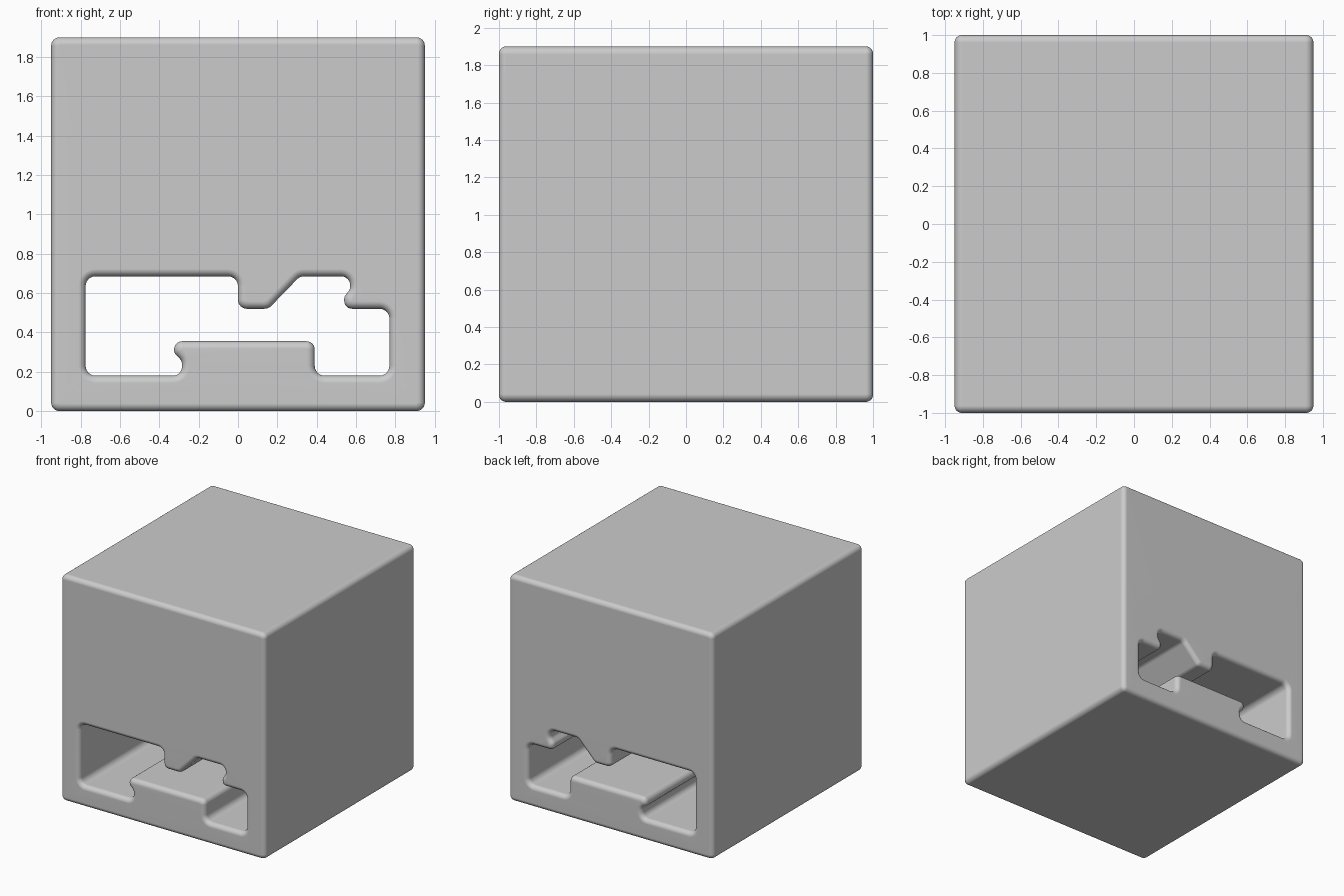
import bpy, bmesh
from math import sin, cos, pi, tan
from mathutils import Vector, Matrix

if "Cube" in bpy.data.objects:
    bpy.data.objects.remove(bpy.data.objects["Cube"])

BEVEL = 0.038   # rounding of the front and back rims
HALF_Y = 1.0
STEPS = 6


def filleted(corners):
    """Rounded outline as (point, normal into the solid); solid lies on the left."""
    result = []
    n = len(corners)
    pts = [Vector(c[:2]) for c in corners]
    for i, p in enumerate(pts):
        r = corners[i][2]
        a = (p - pts[i - 1]).normalized()
        b = (pts[(i + 1) % n] - p).normalized()
        turn = -a.angle_signed(b)           # positive = left turn
        side = 1 if turn > 0 else -1
        left = Vector((-a.y, a.x))
        centre = p - a * r * tan(abs(turn) / 2) + left * r * side
        for k in range(STEPS + 1):
            normal = Matrix.Rotation(turn * k / STEPS, 2) @ left
            result.append((centre - normal * r * side, normal))
    return result


# Outer block outline (x, z, corner radius), counter-clockwise
R = 0.042
block = [(-0.95, 0, R), (0.95, 0, R), (0.95, 1.9, R), (-0.95, 1.9, R)]

# Stepped slot outline, clockwise
slot = [(-0.775, 0.18, 0.05), (-0.775, 0.685, 0.05), (0, 0.685, 0.05),
        (0, 0.52, 0.045), (0.155, 0.52, 0.05), (0.315, 0.685, 0.05),
        (0.57, 0.685, 0.045), (0.57, 0.62, 0.04), (0.54, 0.58, 0.04),
        (0.54, 0.52, 0.04), (0.77, 0.52, 0.05), (0.77, 0.18, 0.05),
        (0.39, 0.18, 0.05), (0.39, 0.355, 0.042), (-0.325, 0.355, 0.042),
        (-0.325, 0.295, 0.04), (-0.285, 0.255, 0.04), (-0.285, 0.18, 0.045)]

# Rim section: inset into the solid and depth along y, front to back
arc = [pi / 2 * k / STEPS for k in range(STEPS + 1)]
front = [(BEVEL * (1 - sin(t)), -HALF_Y + BEVEL * (1 - cos(t))) for t in arc]
section = front + [(d, -y) for d, y in reversed(front)]

# Walls of block and slot
bm = bmesh.new()
cap_edges = ([], [])
for corners in (block, slot):
    outline = filleted(corners)
    rings = []
    for inset, y in section:
        ring = []
        for p, nrm in outline:
            q = p + nrm * inset
            ring.append(bm.verts.new((q.x, y, q.y)))
        rings.append(ring)
    n = len(outline)
    for lo, hi in zip(rings, rings[1:]):
        for i in range(n):
            j = (i + 1) % n
            bm.faces.new((lo[i], lo[j], hi[j], hi[i]))
    for edges, ring in zip(cap_edges, (rings[0], rings[-1])):
        edges += [bm.edges.get((ring[i], ring[(i + 1) % n])) for i in range(n)]

# Front and back faces around the slot
for edges in cap_edges:
    bmesh.ops.triangle_fill(bm, edges=edges, use_beauty=True, use_dissolve=False)
bmesh.ops.recalc_face_normals(bm, faces=bm.faces)

mesh = bpy.data.meshes.new("slotted_block")
bm.to_mesh(mesh)
bm.free()
obj = bpy.data.objects.new("slotted_block", mesh)
bpy.context.collection.objects.link(obj)
bpy.context.view_layer.objects.active = obj
obj.select_set(True)
bpy.ops.object.shade_smooth_by_angle(angle=pi / 6)
weighted = obj.modifiers.new("flat_faces", 'WEIGHTED_NORMAL')
weighted.keep_sharp = True
